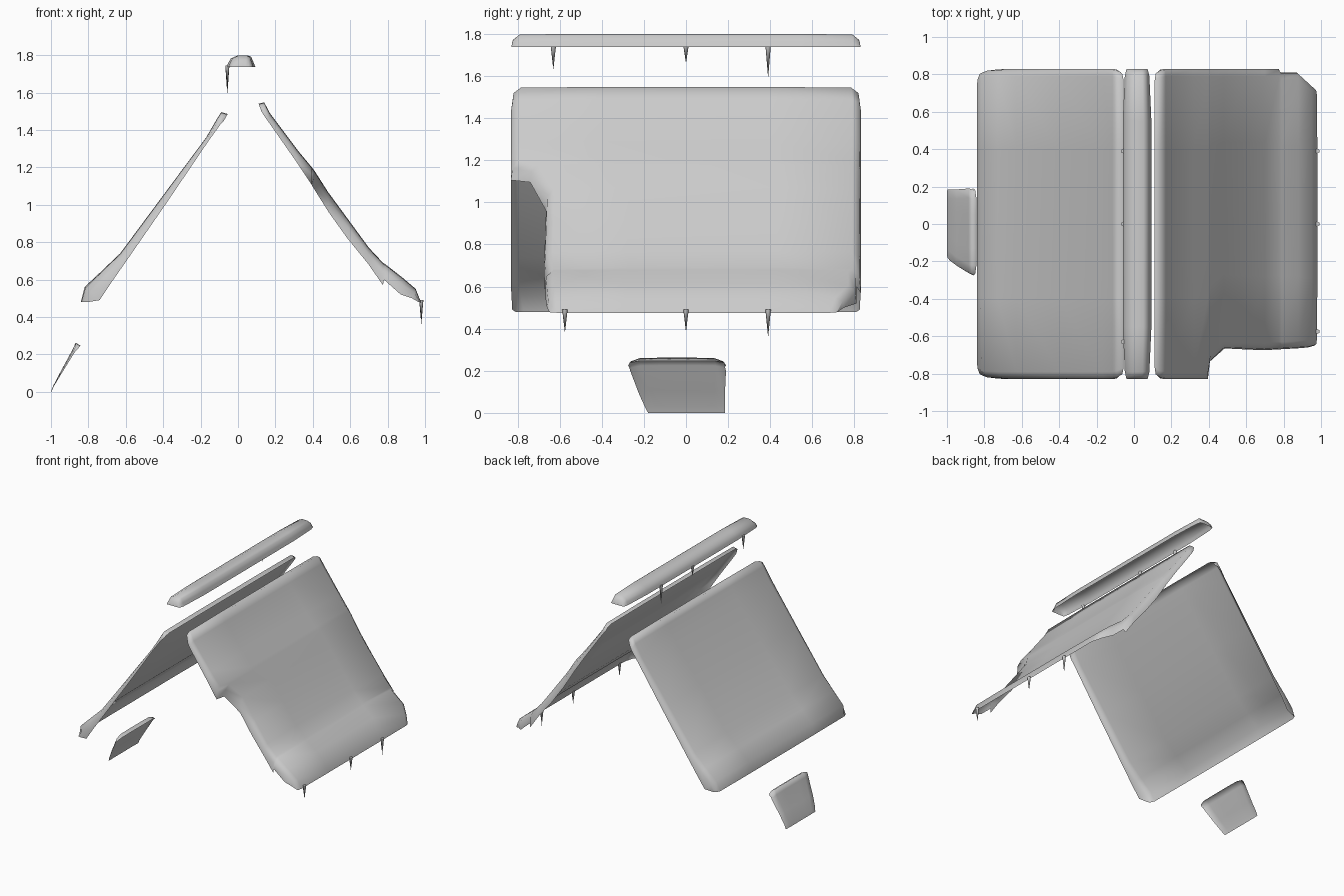
import bpy, bmesh
from mathutils import Vector


def finish(name, bm):
    """Smooth, upward-facing open shell to object."""
    bm.normal_update()
    if sum(f.normal.z * f.calc_area() for f in bm.faces) < 0:
        bmesh.ops.reverse_faces(bm, faces=bm.faces[:])
    for f in bm.faces:
        f.smooth = True
    me = bpy.data.meshes.new(name)
    bm.to_mesh(me)
    bm.free()
    ob = bpy.data.objects.new(name, me)
    bpy.context.collection.objects.link(ob)
    return ob


def loft(name, rows):
    bm = bmesh.new()
    grid = [[bm.verts.new(p) for p in row] for row in rows]
    for a, b in zip(grid, grid[1:]):
        for i in range(len(a) - 1):
            bm.faces.new((a[i], a[i + 1], b[i + 1], b[i]))
    return finish(name, bm)


def sheet(name, rows, inset=0.04):
    """Shell with drooping side skirts; row = (x, z, base x, base z, y front, y back)."""
    out = []
    for x, z, bx, bz, yf, yb in rows:
        top, base = Vector((x, 0, z)), Vector((bx, 0, bz))

        def pt(t, y):
            p = top.lerp(base, t)
            return (p.x, y, p.z)
        a, b = yf + inset, yb - inset
        mids = [pt(0, a + (b - a) * k / 4) for k in range(1, 4)]
        out.append([pt(1, yf), pt(0.4, yf + inset * 0.15), pt(0.05, a)] + mids
                   + [pt(0.05, b), pt(0.4, yb - inset * 0.15), pt(1, yb)])
    return loft(name, out)


# Left roof snow
W = 0.83
sheet("left_roof_snow", [
    (-0.055, 1.485, -0.075, 1.45, -0.81, 0.81),
    (-0.09, 1.495, -0.09, 1.435, -0.825, 0.825),
    (-0.115, 1.455, -0.115, 1.40, -W, W),
    (-0.17, 1.36, -0.155, 1.345, -W, W),
    (-0.40, 1.05, -0.375, 1.02, -W, W),
    (-0.63, 0.74, -0.60, 0.695, -W, W),
    (-0.73, 0.645, -0.68, 0.58, -W, W),
    (-0.82, 0.56, -0.74, 0.49, -0.825, 0.825),
    (-0.84, 0.48, -0.80, 0.48, -0.81, 0.81),
])

# Right roof snow, with a broken front corner and a chipped back corner
sheet("right_roof_snow", [
    (0.11, 1.54, 0.125, 1.50, -0.81, 0.81),
    (0.14, 1.548, 0.14, 1.475, -0.825, 0.825),
    (0.17, 1.49, 0.165, 1.44, -W, W),
    (0.32, 1.29, 0.305, 1.24, -W, W),
    (0.395, 1.20, 0.395, 1.105, -W, W),
    (0.41, 1.18, 0.40, 1.095, -0.74, W),
    (0.48, 1.07, 0.485, 0.96, -0.665, W),
    (0.59, 0.92, 0.585, 0.82, -0.67, W),
    (0.70, 0.77, 0.695, 0.685, -0.675, W),
    (0.775, 0.69, 0.775, 0.57, -0.67, W),
    (0.79, 0.68, 0.78, 0.60, -0.67, 0.81),
    (0.88, 0.61, 0.87, 0.52, -0.665, 0.81),
    (0.95, 0.55, 0.93, 0.50, -0.66, 0.75),
    (0.98, 0.475, 0.965, 0.48, -0.65, 0.72),
])

# Ridge cap snow: arched section, drooping rounded ends
section = [(-0.06, 0), (-0.052, 0.022), (-0.038, 0.045), (0, 0.062),
           (0.05, 0.062), (0.07, 0.055), (0.083, 0.025), (0.093, 0)]
ends = [(0.83, 0.72, 0.0), (0.822, 0.76, 0.55), (0.79, 0.86, 0.97), (0.55, 1, 1)]
steps = [(-y, w, h) for y, w, h in ends] + [(0, 1, 1)] + ends[::-1]
loft("ridge_snow", [[(0.0165 + (x - 0.0165) * w, y, 1.737 + z * h)
                     for x, z in section] for y, w, h in steps])

# Fallen snow chunk
sheet("fallen_chunk", [
    (-0.842, 0.247, -0.86, 0.225, -0.275, 0.19),
    (-0.868, 0.262, -0.868, 0.218, -0.27, 0.185),
    (-0.885, 0.225, -0.88, 0.20, -0.265, 0.19),
    (-0.95, 0.105, -0.945, 0.095, -0.225, 0.185),
    (-0.988, 0.032, -0.985, 0.028, -0.195, 0.185),
    (-1.0, 0.0, -0.997, 0.0, -0.18, 0.185),
], 0.05)


# Icicles
def icicle(name, x, y, top, tip):
    bpy.ops.mesh.primitive_cone_add(vertices=6, radius1=0.013, radius2=0, depth=top - tip,
                                    location=(x, y, (top + tip) / 2), rotation=(3.14159, 0, 0))
    ob = bpy.context.object
    ob.name = name
    for p in ob.data.polygons:
        p.use_smooth = len(p.vertices) == 3


for i, (y, tip) in enumerate([(-0.63, 1.63), (0, 1.66), (0.39, 1.59)]):
    icicle(f"ridge_icicle_{i + 1}", -0.057, y, 1.745, tip)
for i, (y, tip) in enumerate([(-0.575, 0.38), (0, 0.385), (0.39, 0.36)]):
    icicle(f"eave_icicle_{i + 1}", 0.98, y, 0.49, tip)
